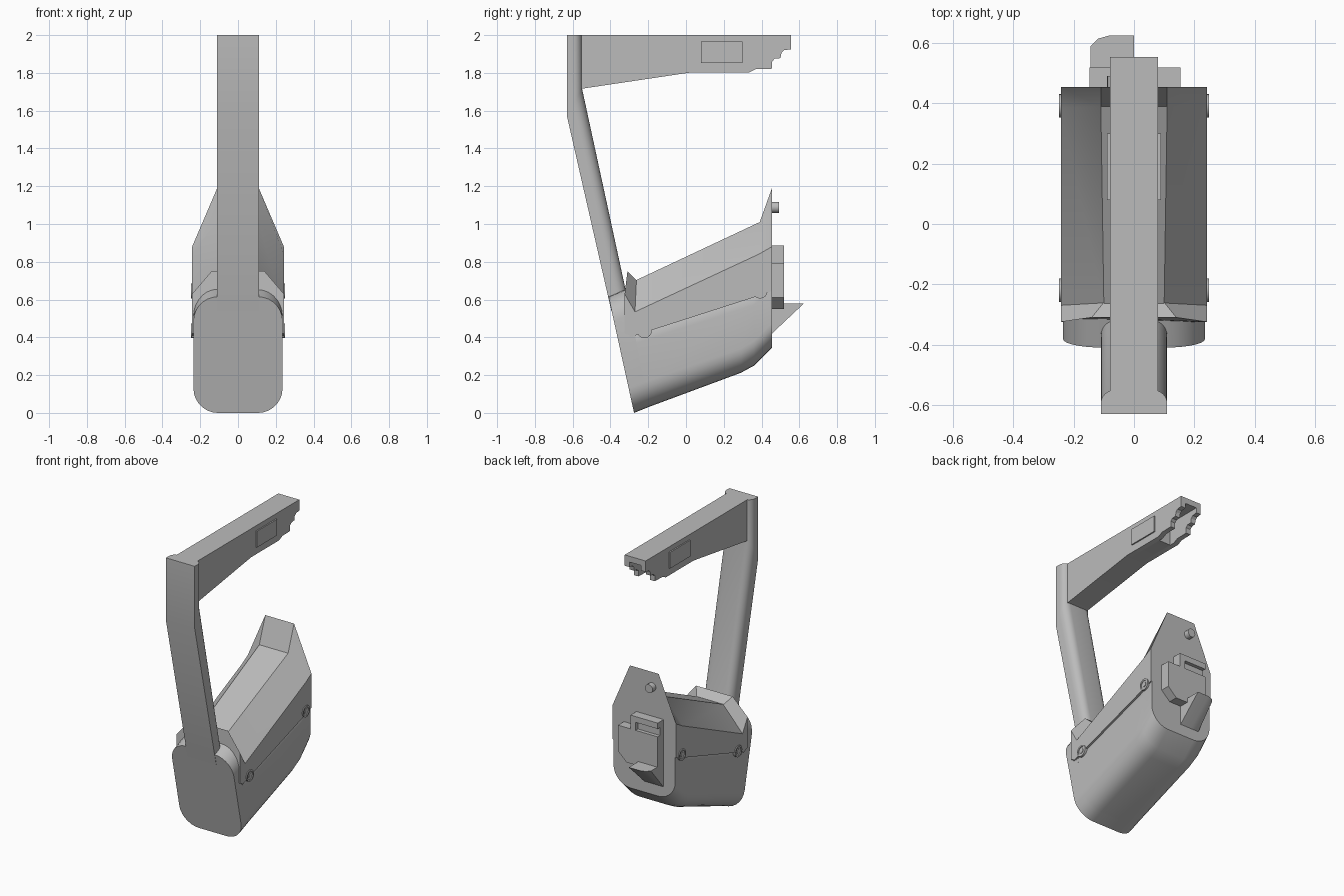
import bpy, bmesh
from math import sin, cos, pi, radians

cube = bpy.data.objects.get("Cube")
if cube:
    bpy.data.objects.remove(cube, do_unlink=True)

grey = bpy.data.materials.new("light grey")
grey.use_nodes = True
GREY = (0.5, 0.5, 0.5, 1)
grey.diffuse_color = GREY
grey.node_tree.nodes["Principled BSDF"].inputs["Base Color"].default_value = GREY


def loft(name, rings):
    """Skin matching closed rings of points and cap both ends."""
    bm = bmesh.new()
    vs = [[bm.verts.new(p) for p in ring] for ring in rings]
    n = len(vs[0])
    for a, b in zip(vs, vs[1:]):
        for i in range(n):
            j = (i + 1) % n
            bm.faces.new((a[i], a[j], b[j], b[i]))
    bm.faces.new(vs[0])
    bm.faces.new(vs[-1])
    bmesh.ops.recalc_face_normals(bm, faces=bm.faces)
    mesh = bpy.data.meshes.new(name)
    bm.to_mesh(mesh)
    bm.free()
    mesh.materials.append(grey)
    ob = bpy.data.objects.new(name, mesh)
    bpy.context.collection.objects.link(ob)
    bpy.ops.object.select_all(action='DESELECT')
    ob.select_set(True)
    bpy.context.view_layer.objects.active = ob
    bpy.ops.object.shade_smooth_by_angle(angle=radians(32))
    return ob


def prism(name, profile, x0, x1):
    """Side profile of (y, z) points stretched across x."""
    return loft(name, [[(x, y, z) for y, z in profile] for x in (x0, x1)])


def box(name, x0, x1, y0, y1, z0, z1):
    return prism(name, [(y0, z0), (y1, z0), (y1, z1), (y0, z1)], x0, x1)


def mirrored(half):
    """Close a right-hand half section with its mirror image."""
    return half + [(-x, y, z) for x, y, z in reversed(half)]


def rounded_ring(yb, zb, yt, zt, w=0.236, r=0.13, seg=7):
    """Rounded rectangle between a bottom and a top line, leaning in y."""
    h = zt - zb
    half = []
    for cz, start in ((zb + r, -pi / 2), (zt - r, 0)):
        for i in range(seg + 1):
            a = start + pi / 2 * i / seg
            z = cz + r * sin(a)
            half.append((w - r + r * cos(a), yb + (yt - yb) * (z - zb) / h, z))
    return mirrored(half)


# Lower housing with a rounded nose and belly
loft("lower_housing", [rounded_ring(*s) for s in (
    (-0.275, 0.0, -0.41, 0.615),
    (-0.20, 0.03, -0.315, 0.655),
    (-0.19, 0.034, -0.29, 0.50),
    (0.29, 0.212, 0.30, 0.68),
    (0.36, 0.25, 0.36, 0.70),
    (0.455, 0.345, 0.455, 0.80))])

# Faceted upper cover that flares up into the rear plate
loft("upper_cover", [mirrored(h) for h in (
    [(0.243, -0.30, 0.40), (0.243, -0.27, 0.535), (0.10, -0.27, 0.70)],
    [(0.243, 0.385, 0.62), (0.243, 0.385, 0.84), (0.11, 0.39, 1.01)],
    [(0.243, 0.455, 0.645), (0.243, 0.455, 0.88), (0.11, 0.455, 1.19)])])

# Raised collar behind the nose
loft("front_collar", [mirrored(h) for h in (
    [(0.243, -0.325, 0.42), (0.243, -0.325, 0.63), (0.14, -0.31, 0.75)],
    [(0.243, -0.28, 0.40), (0.243, -0.27, 0.535), (0.10, -0.26, 0.70)])])


# Upright handle: flat front, rounded back corners
def handle_ring(yf, zf, yr, zr):
    half = [(0.11, 0)]
    for i in range(7):
        a = pi / 2 * i / 6
        half.append((0.06 + 0.05 * cos(a), 0.45 + 0.55 * sin(a)))
    return mirrored([(x, yf + (yr - yf) * u, zf + (zr - zf) * u) for x, u in half])


loft("handle", [handle_ring(*s) for s in (
    (-0.395, 0.54, -0.30, 0.56),
    (-0.41, 0.605, -0.315, 0.63),
    (-0.63, 1.57, -0.55, 1.715),
    (-0.63, 2.0, -0.55, 2.0))])

# Top arm: two stepped side walls around a core that leaves a channel at the tip
steps = [(0.555, 1.925), (0.52, 1.92), (0.505, 1.905), (0.50, 1.878), (0.47, 1.875),
         (0.455, 1.86), (0.455, 1.822), (0.37, 1.82), (0.335, 1.803)]
tail = [(0.03, 1.803), (-0.56, 1.715)]
roof = [(-0.56, 2.0), (0.555, 2.0)]
for side, name in ((1, "left_arm_wall"), (-1, "right_arm_wall")):
    prism(name, roof + steps + tail, side * 0.045, side * 0.08)
    box(name.replace("wall", "plate"), side * 0.079, side * 0.089, 0.08, 0.30, 1.853, 1.965)
prism("arm_core", roof + [(0.555, 1.96), (0.30, 1.96), (0.30, 1.803)] + tail, -0.045, 0.045)


# Recessed screws on both flanks
def screw(name, side, y, z):
    rings = []
    for r, x in ((0.039, 0.22), (0.039, 0.249), (0.028, 0.249),
                 (0.028, 0.244), (0.016, 0.244), (0.016, 0.248)):
        rings.append([(side * x, y + r * cos(a * pi / 12), z + r * sin(a * pi / 12))
                      for a in range(24)])
    loft(name, rings)


for side, label in ((1, "left"), (-1, "right")):
    screw(label + "_front_screw", side, -0.22, 0.435)
    screw(label + "_rear_screw", side, 0.392, 0.645)

# Rear latch block with a clipped lower corner
latch = [(-0.148, 0.55), (0.09, 0.55), (0.155, 0.61), (0.155, 0.79), (-0.148, 0.79)]
loft("latch_block", [[(x, y, z) for x, z in latch] for y in (0.44, 0.52)])

# Latch frame and the button inside it
box("latch_frame_top", -0.148, 0.06, 0.44, 0.52, 0.845, 0.885)
box("latch_frame_side", 0.02, 0.06, 0.44, 0.52, 0.78, 0.85)
box("latch_button", -0.148, 0.02, 0.44, 0.495, 0.78, 0.85)

# Release lever with a clipped outer tip
loft("release_lever", [[(x, 0.44, 0.42), (x, 0.455, 0.42), (x, tip, 0.58), (x, 0.44, 0.58)]
                       for x, tip in ((0, 0.625), (-0.085, 0.625), (-0.12, 0.615), (-0.145, 0.59))])

# Locating pin near the top of the rear plate
loft("rear_pin", [[(-0.06 + 0.029 * cos(a * pi / 10), y, 1.088 + 0.029 * sin(a * pi / 10))
                   for a in range(20)] for y in (0.43, 0.492)])
